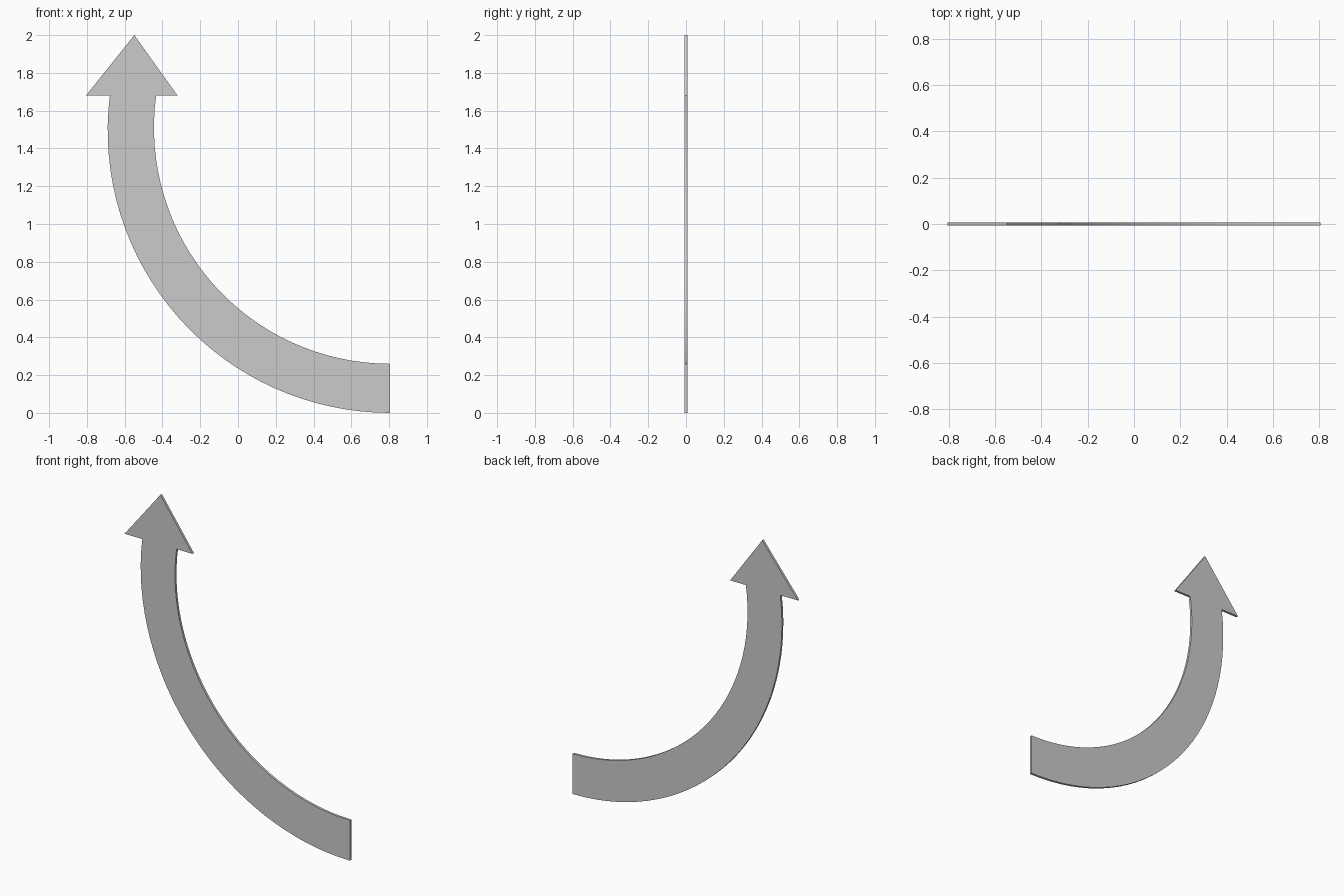
import bpy, bmesh, math

if "Cube" in bpy.data.objects:
    bpy.data.objects.remove(bpy.data.objects["Cube"])

THICK = 0.015
SEGMENTS = 32
END_X = 0.805      # flat tail end, also the arc centre in x
NECK_Z = 1.68      # where the shaft meets the head


def arc(radius, centre_z):
    """Points along a circular edge from the tail to the neck."""
    end = math.pi / 2 + math.asin((NECK_Z - centre_z) / radius)
    pts = []
    for i in range(SEGMENTS + 1):
        a = end * i / SEGMENTS
        pts.append((END_X - radius * math.sin(a), centre_z - radius * math.cos(a)))
    return pts


# Outline: outer arc, head, inner arc back to the tail
outer = arc(1.495, 1.495)
inner = arc(1.25, 1.51)
head = [(-0.805, NECK_Z), (-0.549, 2.0), (-0.32, NECK_Z)]

bm = bmesh.new()


def verts(points):
    return [bm.verts.new((x, -THICK / 2, z)) for x, z in points]


vo, vi, vh = verts(outer), verts(inner), verts(head)

# Shaft strip and arrow head
for i in range(SEGMENTS):
    bm.faces.new((vo[i], vi[i], vi[i + 1], vo[i + 1]))
bm.faces.new((vh[0], vo[-1], vi[-1], vh[2], vh[1]))

# Give the plate its thickness
result = bmesh.ops.extrude_face_region(bm, geom=bm.faces[:], use_keep_orig=True)
moved = [g for g in result["geom"] if isinstance(g, bmesh.types.BMVert)]
bmesh.ops.translate(bm, verts=moved, vec=(0, THICK, 0))
bmesh.ops.recalc_face_normals(bm, faces=bm.faces[:])

mesh = bpy.data.meshes.new("curved_arrow")
bm.to_mesh(mesh)
bm.free()
arrow = bpy.data.objects.new("curved_arrow", mesh)
bpy.context.collection.objects.link(arrow)

# Smooth curved rims, crisp corners
bpy.context.view_layer.objects.active = arrow
arrow.select_set(True)
bpy.ops.object.shade_smooth_by_angle(angle=math.radians(30))
